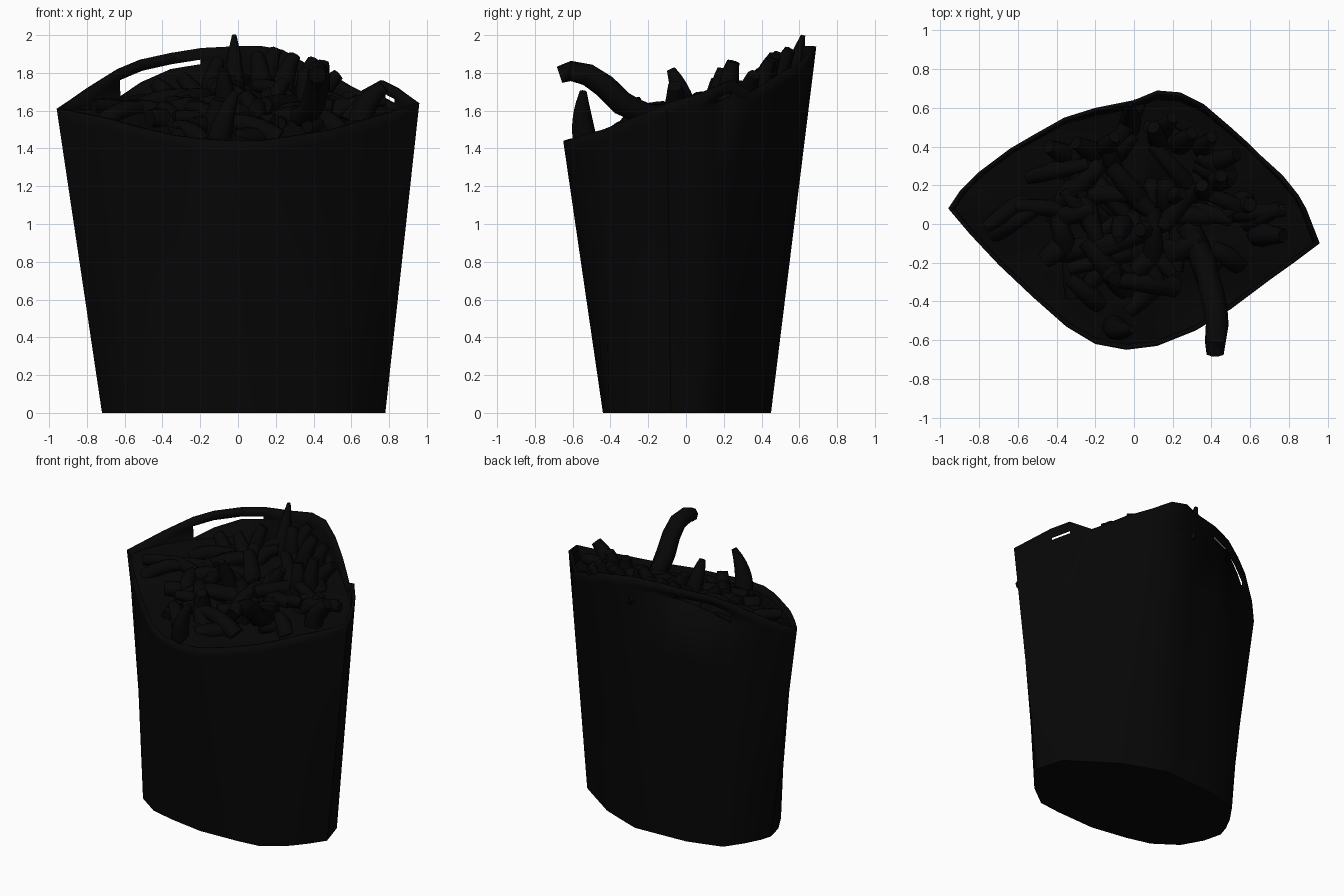
import bpy, bmesh, math, random
from mathutils import Vector

if "Cube" in bpy.data.objects:
    bpy.data.objects.remove(bpy.data.objects["Cube"])

random.seed(4)
mat = bpy.data.materials.new("near_black")
mat.diffuse_color = (0.002, 0.002, 0.002, 1)
mat.use_nodes = True
mat.node_tree.nodes["Principled BSDF"].inputs["Base Color"].default_value = mat.diffuse_color


def make(name, bm, angle=35):
    bmesh.ops.recalc_face_normals(bm, faces=bm.faces)
    me = bpy.data.meshes.new(name)
    bm.to_mesh(me)
    bm.free()
    ob = bpy.data.objects.new(name, me)
    bpy.context.collection.objects.link(ob)
    me.materials.append(mat)
    bpy.context.view_layer.objects.active = ob
    ob.select_set(True)
    bpy.ops.object.shade_smooth_by_angle(angle=math.radians(angle))
    ob.select_set(False)
    return ob


# rim outline of the carton: left corner, front bow, right corner, back bow
rim = [(-.96, .08, 1.61), (-.85, -.05, 1.59), (-.7, -.21, 1.56), (-.52, -.38, 1.51),
       (-.35, -.53, 1.47), (-.2, -.62, 1.45), (-.04, -.65, 1.44), (.12, -.63, 1.44),
       (.32, -.55, 1.47), (.5, -.44, 1.5), (.7, -.29, 1.56), (.84, -.19, 1.6),
       (.96, -.1, 1.64), (.89, .08, 1.69), (.85, .15, 1.72), (.77, .25, 1.76),
       (.66, .35, 1.70), (.6, .41, 1.73), (.5, .5, 1.79), (.36, .62, 1.85), (.24, .68, 1.92),
       (.12, .69, 1.94), (0, .64, 1.94), (-.2, .6, 1.93), (-.36, .55, 1.905),
       (-.52, .46, 1.87), (-.64, .39, 1.82), (-.8, .27, 1.72), (-.9, .17, 1.65)]
n = len(rim)
# base outline, a rounded box, in four quarters matching the rim's quarters
quarters = [(0, 6, [(-.72, .04), (-.66, -.20), (-.41, -.375), (0, -.44)]),
            (6, 12, [(0, -.44), (.45, -.42), (.66, -.26), (.78, -.08)]),
            (12, 21, [(.78, -.08), (.72, .12), (.40, .34), (.1, .45)]),
            (21, 29, [(.1, .45), (-.3, .43), (-.55, .36), (-.68, .17), (-.72, .04)])]


def along(pts, f):
    # point at fraction f of a polyline's length
    pts = [Vector(p) for p in pts]
    lens = [(b - a).length for a, b in zip(pts, pts[1:])]
    d = f * sum(lens)
    for a, b, length in zip(pts, pts[1:], lens):
        if d <= length:
            return a.lerp(b, d / length)
        d -= length
    return pts[-1]


base = []
for i0, i1, pts in quarters:
    cum = [0]
    for i in range(i0, i1):
        cum.append(cum[-1] + (Vector(rim[(i + 1) % n][:2]) - Vector(rim[i][:2])).length)
    base += [along(pts, c / cum[-1]) for c in cum[:-1]]


def wall_point(i, drop):
    # point on the tapered wall, at a given height below the rim
    x, y, z = rim[i]
    p = base[i].lerp(Vector((x, y)), (z - drop) / z)
    return (p.x, p.y, z - drop)


def slot_low(p):
    return .15 if p[0] < -.6 else .12 if p[0] < -.5 else .085


# carton wall with a handle slot left of centre and a small hole on the right
bm = bmesh.new()
rows = []
for r in range(7):
    row = []
    for i, p in enumerate(rim):
        drop = [p[2], p[2] * .75, p[2] * .5, p[2] * .28, slot_low(p), .06, 0][r]
        row.append(bm.verts.new(wall_point(i, drop)))
    rows.append(row)
for r in range(6):
    for i in range(n):
        j = (i + 1) % n
        mx = (rim[i][0] + rim[j][0]) / 2
        my = (rim[i][1] + rim[j][1]) / 2
        hole = my > .1 and (-.62 < mx < -.2 or .78 < mx < .84)
        if r == 4 and hole:
            continue
        bm.faces.new((rows[r][i], rows[r][j], rows[r + 1][j], rows[r + 1][i]))
bm.faces.new(rows[0][::-1])
carton = make("carton", bm)
sol = carton.modifiers.new("thickness", 'SOLIDIFY')
sol.thickness = .02
sol.offset = -1


def pile(y):
    return 1.40 + .27 * (y + .65)


# lumpy bed under the fries
bm = bmesh.new()
center = bm.verts.new((0, 0, pile(0)))
prev = None
for s in (.2, .4, .6, .8, .965):
    ring = []
    for x, y, z in rim:
        bump = random.uniform(-.04, .03) if s < .9 else -.01
        ring.append(bm.verts.new((x * s, y * s, pile(y * s) + bump)))
    for i in range(n):
        j = (i + 1) % n
        if prev:
            bm.faces.new((prev[i], prev[j], ring[j], ring[i]))
        else:
            bm.faces.new((center, ring[i], ring[j]))
    prev = ring
make("fry_bed", bm)


def fry(name, pts, w=.05, tip=.6):
    # rounded square stick swept along a path, tapering towards its tip
    bm = bmesh.new()
    pts = [Vector(p) for p in pts]
    prev = None
    for k, p in enumerate(pts):
        d = (pts[min(k + 1, len(pts) - 1)] - pts[max(k - 1, 0)]).normalized()
        side = d.cross(Vector((.25, 1, .1))).normalized()
        up = d.cross(side)
        f = k / (len(pts) - 1)
        rad = w * (1 - (1 - tip) * f ** 2)
        ring = []
        for a in range(8):
            t = math.radians(22.5 + a * 45)
            ring.append(bm.verts.new(p + (side * math.cos(t) + up * math.sin(t)) * rad))
        if prev:
            for a in range(8):
                b = (a + 1) % 8
                bm.faces.new((prev[a], prev[b], ring[b], ring[a]))
        else:
            bm.faces.new(ring[::-1])
        prev = ring
    bm.faces.new(prev)
    make(name, bm, 50)


def bend(a, b, c, k=6):
    a, b, c = Vector(a), Vector(b), Vector(c)
    return [a * (1 - t) ** 2 + b * 2 * t * (1 - t) + c * t * t for t in [i / k for i in range(k + 1)]]


# fries that stand out of the pile
fry("curled_front_fry", [(.27, 0, 1.56), (.36, -.2, 1.57), (.40, -.34, 1.64), (.42, -.43, 1.73),
                         (.43, -.52, 1.79), (.42, -.61, 1.81), (.42, -.67, 1.79)], .068, .7)
fry("front_fry", bend((-.1, -.53, 1.42), (-.09, -.56, 1.55), (-.01, -.545, 1.70)), .065, .3)
fry("middle_fry", bend((-.05, .02, 1.52), (-.07, -.02, 1.7), (-.08, -.08, 1.82)), .065, .35)
fry("spike_fry", bend((-.02, .5, 1.66), (-.02, .57, 1.8), (-.02, .62, 2.0)), .06, .2)
tall = [(.45, .25, 1.86), (.35, .2, 1.82), (.3, .47, 1.89), (.53, .36, 1.79), (.77, -.06, 1.73),
        (.1, .5, 1.9), (-.1, .45, 1.87), (.2, .55, 1.92), (-.1, -.28, 1.66), (.25, .16, 1.76),
        (.03, -.03, 1.70), (-.3, .42, 1.78), (-.44, .4, 1.75), (.6, .1, 1.69), (.4, .45, 1.87)]
for i, (x, y, z) in enumerate(tall):
    bx, by = x * .88 + random.uniform(-.06, .06), y * .88
    fry("tall_fry_%d" % i, bend((bx, by, pile(by) - .05), (bx, by, z - .1), (x, y, z)),
        random.uniform(.055, .07), .55)

# loose fries leaning in every direction
count = 0
while count < 54:
    x, y = random.uniform(-.85, .85), random.uniform(-.5, .55)
    a, reach = random.uniform(0, math.tau), random.uniform(.15, .36)
    ex, ey = x + reach * math.cos(a), y + reach * math.sin(a)
    if max(abs(u) / .95 + abs(v) / (.74 if v > 0 else .64) for u, v in ((x, y), (ex, ey))) > .95:
        continue
    lift = random.uniform(-.01, .01) if ey < -.35 else random.uniform(.01, .07)
    if -.72 < ex < -.5:
        lift = min(lift, .02)
    top = pile(ey) + lift
    fry("loose_fry_%d" % count, bend((x, y, pile(y) - .04),
        ((x + ex) / 2, (y + ey) / 2, top + .01), (ex, ey, top)), random.uniform(.048, .065), .7)
    count += 1
